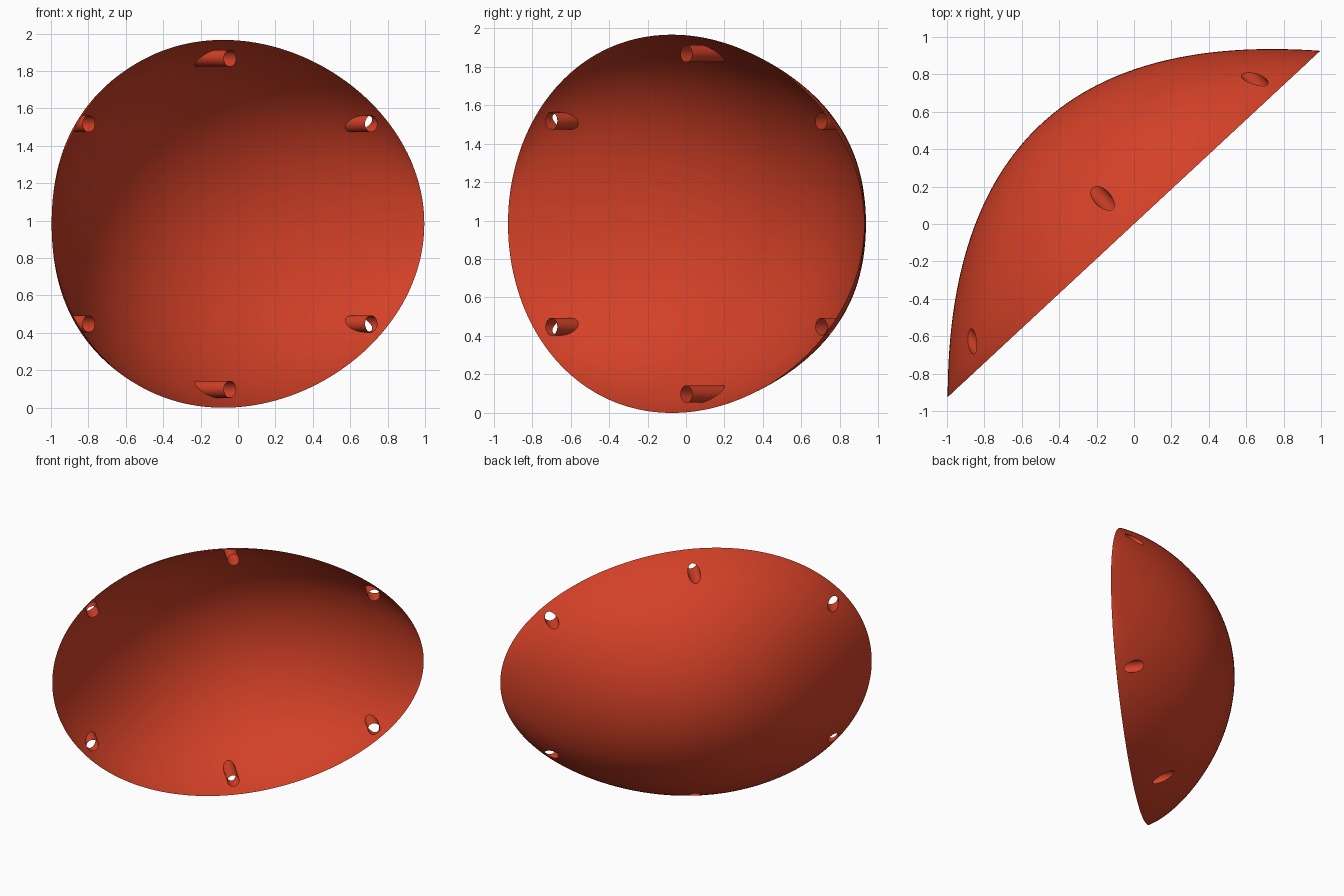
import bpy, bmesh, math
from mathutils import Matrix

cube = bpy.data.objects.get("Cube")
if cube:
    bpy.data.objects.remove(cube, do_unlink=True)

HALF_LEN, HALF_HT, DEPTH = 1.36, 0.983, 0.73
TURN = math.radians(42.9)
ROWS, COLS = 96, 64
TUBE_START, TUBE_R = 0.03, 0.045

red = bpy.data.materials.new("red_orange")
red.use_nodes = True
red.diffuse_color = (0.65, 0.052, 0.02, 1)
red.node_tree.nodes["Principled BSDF"].inputs["Base Color"].default_value = red.diffuse_color


def new_object(name, bm):
    mesh = bpy.data.meshes.new(name)
    bm.to_mesh(mesh)
    bm.free()
    obj = bpy.data.objects.new(name, mesh)
    bpy.context.collection.objects.link(obj)
    return obj


# Circular arc through the bowl's upright section, scaled to 0..1
ARC_R = (HALF_HT ** 2 + DEPTH ** 2) / (2 * DEPTH)


def arc(s):
    return (math.sqrt(ARC_R ** 2 - (HALF_HT * s) ** 2) - ARC_R + DEPTH) / DEPTH


def shell_point(i, j):
    u = -math.cos(math.pi * i / ROWS)
    s = math.sin(math.pi * (j / COLS - 0.5))
    rim = HALF_HT / 1.003 * math.sqrt(max(0, 1 - u * u)) * (1 - 0.08 * u)
    return HALF_LEN * u, DEPTH * (1 - u * u) * max(0, arc(s)), rim * s


# Egg-rimmed bowl, closed for now by a flat lid so holes cut cleanly
bm = bmesh.new()
ends = [bm.verts.new((x, 0, 0)) for x in (-HALF_LEN, HALF_LEN)]
rows = [[bm.verts.new(shell_point(i, j)) for j in range(COLS + 1)]
        for i in range(1, ROWS)]
for a, b in zip(rows, rows[1:]):
    for j in range(COLS):
        bm.faces.new((a[j], b[j], b[j + 1], a[j + 1]))
for j in range(COLS):
    bm.faces.new((ends[0], rows[0][j], rows[0][j + 1]))
    bm.faces.new((ends[1], rows[-1][j + 1], rows[-1][j]))
bm.faces.new([ends[0]] + [r[0] for r in rows] + [ends[1]] + [r[-1] for r in reversed(rows)])
bmesh.ops.recalc_face_normals(bm, faces=bm.faces)
bowl = new_object("bowl_shell", bm)
bowl.data.materials.append(red)

# Six mounting tubes, mirrored above and below the middle
bm = bmesh.new()
for x, z in ((-1.06, 0.535), (-0.03, 0.885), (1.0, 0.535)):
    for side in (-1, 1):
        place = Matrix.Translation((x, TUBE_START + 0.4, side * z)) @ Matrix.Rotation(math.pi / 2, 4, 'X')
        bmesh.ops.create_cone(bm, cap_ends=True, segments=32, radius1=TUBE_R,
                              radius2=TUBE_R, depth=0.8, matrix=place)
cutter = new_object("tube_cutter", bm)
cutter.data.materials.append(red)
cutter.hide_render = True

cut = bowl.modifiers.new("tubes", 'BOOLEAN')
cut.operation = 'DIFFERENCE'
cut.solver = 'EXACT'
cut.object = cutter
bpy.context.view_layer.update()
result = bpy.data.meshes.new_from_object(bowl.evaluated_get(bpy.context.evaluated_depsgraph_get()))
bowl.modifiers.clear()
bowl.data = result
bpy.data.objects.remove(cutter, do_unlink=True)

# Open the bowl front and the tube ends
bm = bmesh.new()
bm.from_mesh(result)
flat = [f for f in bm.faces
        if any(all(abs(v.co.y - y) < 0.0005 for v in f.verts) for y in (0, TUBE_START))]
bmesh.ops.delete(bm, geom=flat, context='FACES')
bm.to_mesh(result)
bm.free()

bowl.rotation_euler.z = TURN
bowl.location.z = HALF_HT
bpy.ops.object.select_all(action='DESELECT')
bowl.select_set(True)
bpy.context.view_layer.objects.active = bowl
bpy.ops.object.shade_smooth_by_angle(angle=math.radians(35))
